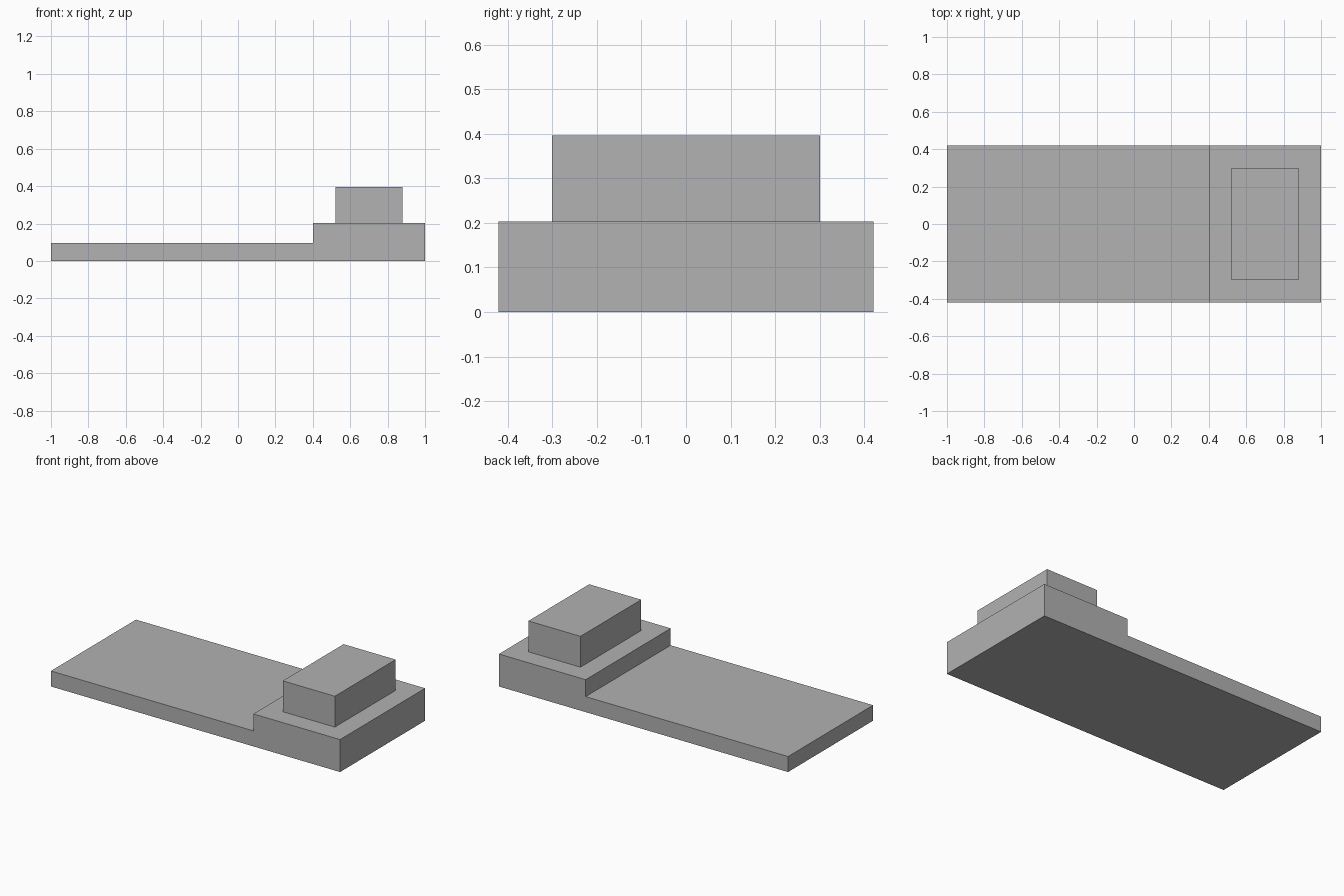
import bpy

cube = bpy.data.objects.get("Cube")
if cube:
    bpy.data.objects.remove(cube, do_unlink=True)

# Single plain grey
grey = bpy.data.materials.new("plain_grey")
grey.use_nodes = True
colour = (0.445, 0.445, 0.445, 1)
grey.diffuse_color = colour
grey.node_tree.nodes["Principled BSDF"].inputs["Base Color"].default_value = colour


def box(name, low, high):
    """Add a box spanning two opposite corners."""
    bpy.ops.mesh.primitive_cube_add(size=1)
    part = bpy.context.object
    part.name = name
    for v in part.data.vertices:
        v.co = [h if c > 0 else l for c, l, h in zip(v.co, low, high)]
    part.data.materials.append(grey)
    return part


# Long low slab, tucked slightly into the raised end
box("base_slab", (-1, -0.42, 0), (0.44, 0.42, 0.097))
# Raised end platform
box("raised_platform", (0.4, -0.42, 0), (1, 0.42, 0.203))
# Block on top of the platform
box("top_block", (0.52, -0.3, 0.203), (0.88, 0.3, 0.396))
